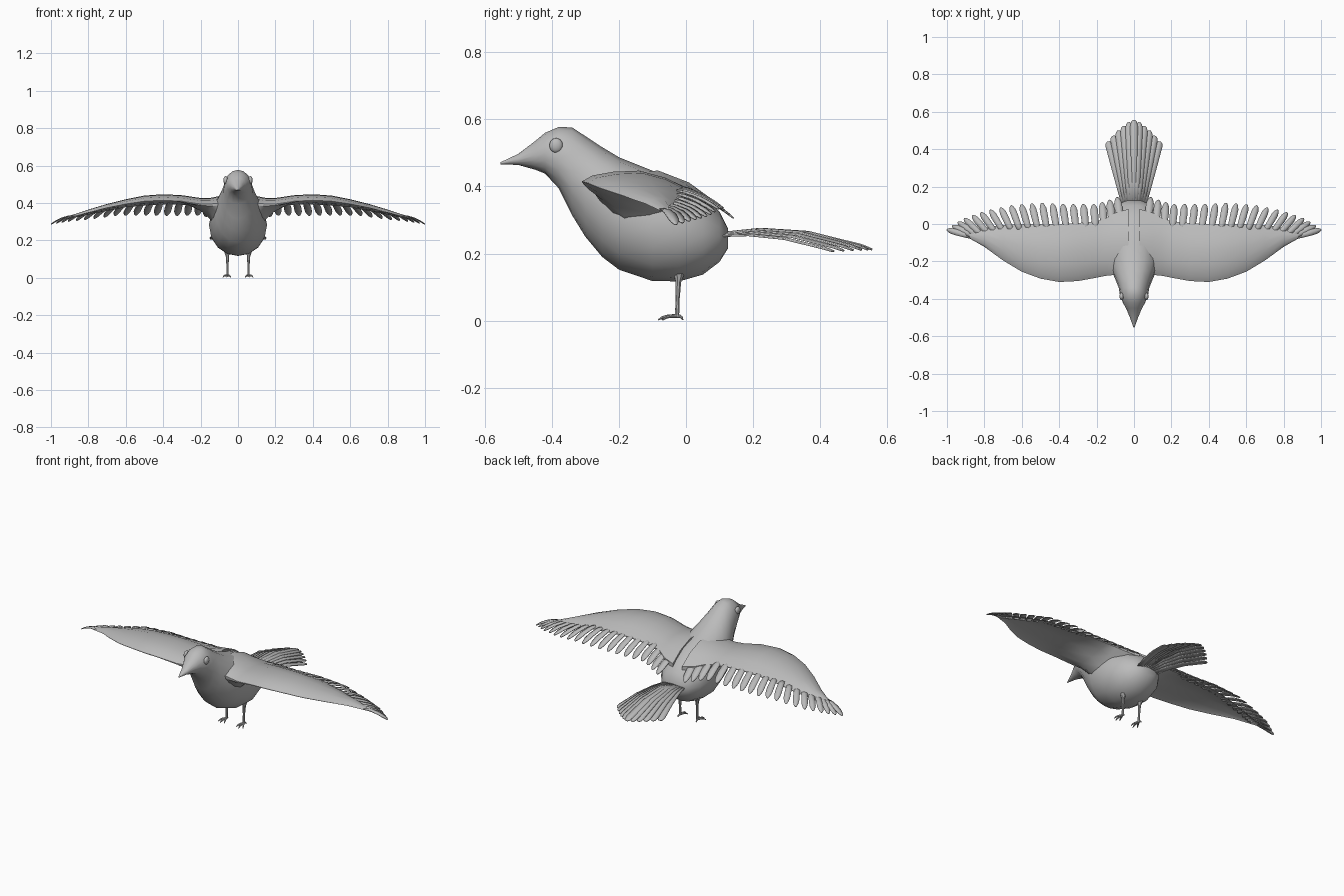
import bpy
import bmesh
import math
from mathutils import Vector

cube = bpy.data.objects.get("Cube")
if cube:
    bpy.data.objects.remove(cube, do_unlink=True)

grey = bpy.data.materials.new("plain_grey")
grey.use_nodes = True
grey.diffuse_color = (0.5, 0.5, 0.5, 1)
grey.node_tree.nodes["Principled BSDF"].inputs["Base Color"].default_value = (0.5, 0.5, 0.5, 1)


def finish(obj, mirror=False, thickness=0, angle=40):
    obj.data.materials.append(grey)
    if thickness:
        mod = obj.modifiers.new("Thickness", 'SOLIDIFY')
        mod.thickness = thickness
        mod.offset = 0
    if mirror:
        obj.modifiers.new("Mirror", 'MIRROR').use_mirror_merge = False
    bpy.ops.object.select_all(action='DESELECT')
    obj.select_set(True)
    bpy.context.view_layer.objects.active = obj
    bpy.ops.object.shade_smooth_by_angle(angle=math.radians(angle))


def to_object(name, bm):
    bmesh.ops.recalc_face_normals(bm, faces=bm.faces)
    mesh = bpy.data.meshes.new(name)
    bm.to_mesh(mesh)
    bm.free()
    obj = bpy.data.objects.new(name, mesh)
    bpy.context.collection.objects.link(obj)
    return obj


def strip(bm, rows, closed):
    """Join rows of points with quads; closed rows also get end caps."""
    rows = [[bm.verts.new(p) for p in row] for row in rows]
    n = len(rows[0])
    for a, b in zip(rows, rows[1:]):
        for i in range(n if closed else n - 1):
            j = (i + 1) % n
            bm.faces.new((a[i], a[j], b[j], b[i]))
    if closed:
        bm.faces.new(rows[0])
        bm.faces.new(rows[-1])


def along(points, t):
    """Point at fraction t of an evenly spaced polyline."""
    f = t * (len(points) - 1)
    i = min(int(f), len(points) - 2)
    return Vector(points[i]).lerp(Vector(points[i + 1]), f - i)


def feather(bm, root, tip, half, arch, taper):
    """Thin blade with a raised shaft, arched between root and tip."""
    d = tip - root
    side = Vector((d.y, -d.x, 0)).normalized() * half
    rows = []
    for s, w in taper:
        c = root + d * s + Vector((0, 0, arch * 4 * s * (1 - s)))
        rows.append([c - side * w, c + Vector((0, 0, 0.003 * w)), c + side * w])
    strip(bm, rows, False)


# Body, head and beak: y, top, bottom, half width
sections = [
    (-0.553, 0.472, 0.466, 0.003), (-0.50, 0.497, 0.464, 0.022),
    (-0.45, 0.535, 0.45, 0.043), (-0.42, 0.56, 0.438, 0.06),
    (-0.38, 0.577, 0.395, 0.075), (-0.34, 0.576, 0.315, 0.082),
    (-0.30, 0.55, 0.25, 0.098), (-0.25, 0.517, 0.19, 0.12),
    (-0.20, 0.487, 0.152, 0.14), (-0.10, 0.447, 0.118, 0.155),
    (-0.02, 0.422, 0.117, 0.152), (0.05, 0.375, 0.137, 0.128),
    (0.10, 0.325, 0.175, 0.09), (0.125, 0.275, 0.215, 0.045)]
bm = bmesh.new()
rings = []
for y, top, bottom, rx in sections:
    mid, rz = (top + bottom) / 2, (top - bottom) / 2
    rings.append([(rx * math.cos(a), y, mid + rz * math.sin(a))
                  for a in (math.tau * k / 16 for k in range(16))])
strip(bm, rings, True)
finish(to_object("body", bm))

# Wings: x, leading y, trailing y, leading z, crest z, trailing z, thickness
ribs = [
    (0.03, -0.28, 0.08, 0.42, 0.447, 0.36, 0.20),
    (0.10, -0.272, 0.06, 0.40, 0.437, 0.37, 0.17),
    (0.15, -0.277, 0.03, 0.395, 0.427, 0.385, 0.11),
    (0.20, -0.287, 0.015, 0.395, 0.427, 0.39, 0.065),
    (0.30, -0.305, 0.005, 0.41, 0.442, 0.395, 0.035),
    (0.40, -0.31, 0, 0.415, 0.447, 0.395, 0.028),
    (0.50, -0.292, 0, 0.41, 0.44, 0.39, 0.024),
    (0.60, -0.255, 0, 0.395, 0.42, 0.38, 0.02),
    (0.70, -0.195, -0.005, 0.375, 0.395, 0.36, 0.016),
    (0.80, -0.122, -0.02, 0.35, 0.365, 0.34, 0.012),
    (0.91, -0.06, -0.035, 0.32, 0.328, 0.315, 0.006)]
bm = bmesh.new()
rings = []
for x, yl, yt, zl, zc, zt, th in ribs:
    top = [(0, zl), (0.1, zl + 0.55 * (zc - zl)), (0.3, zl + 0.9 * (zc - zl)),
           (0.55, zc), (0.8, zt + 0.6 * (zc - zt)), (1, zt)]
    depth = [0.1, 0.5, 1, 1, 0.6, 0.12]
    upper = [(x, yl + (yt - yl) * u, z) for u, z in top]
    lower = [(px, py, pz - th * k) for (px, py, pz), k in zip(upper, depth)]
    rings.append(upper + lower[::-1])
strip(bm, rings, True)
finish(to_object("wings", bm), mirror=True)

# Flight feathers fanned along the trailing edge
roots = [(0.07, -0.01, 0.385), (0.19, -0.03, 0.40), (0.33, -0.04, 0.405),
         (0.47, -0.04, 0.40), (0.60, -0.04, 0.39), (0.72, -0.05, 0.362),
         (0.82, -0.065, 0.343), (0.87, -0.068, 0.332)]
tips = [(0.09, 0.142, 0.305), (0.20, 0.105, 0.335), (0.35, 0.105, 0.332),
        (0.50, 0.112, 0.335), (0.65, 0.10, 0.333), (0.80, 0.068, 0.312),
        (0.92, 0.025, 0.30), (1.0, -0.03, 0.286)]
wing_taper = [(0, 0.7), (0.3, 0.9), (0.6, 1), (0.8, 0.95), (0.92, 0.65), (0.98, 0.35), (1, 0.1)]
bm = bmesh.new()
count = 20
for i in range(count):
    t = i / (count - 1)
    feather(bm, along(roots, t), along(tips, t), 0.021 - 0.005 * t, 0.012, wing_taper)
finish(to_object("flight_feathers", bm), mirror=True, thickness=0.004)

# Tail fan of overlapping feathers, highest in the middle
tail_taper = [(0, 0.75), (0.3, 0.85), (0.6, 0.95), (0.93, 1), (0.98, 0.75), (1, 0.3)]
bm = bmesh.new()
for i in range(-5, 6):
    k = i / 5
    root = Vector((0.045 * k, 0.08, 0.257 - 0.006 * k * k))
    tip = Vector((0.138 * k, 0.555 - 0.115 * abs(k) ** 1.4, 0.211 - 0.005 * k * k))
    feather(bm, root, tip, 0.02, 0.034 - 0.014 * k * k, tail_taper)
finish(to_object("tail_feathers", bm), thickness=0.005)

# Eyes
bm = bmesh.new()
bmesh.ops.create_uvsphere(bm, u_segments=16, v_segments=10, radius=0.02)
bmesh.ops.scale(bm, vec=(0.6, 1, 1.1), verts=bm.verts)
bmesh.ops.translate(bm, vec=(0.066, -0.387, 0.522), verts=bm.verts)
finish(to_object("eyes", bm), mirror=True)


def tube(name, points):
    """Tapered limb through (x, y, z, radius) points, mirrored."""
    curve = bpy.data.curves.new(name, 'CURVE')
    curve.dimensions = '3D'
    curve.bevel_depth = 1
    curve.bevel_resolution = 2
    curve.use_fill_caps = True
    spline = curve.splines.new('POLY')
    spline.points.add(len(points) - 1)
    for p, (x, y, z, r) in zip(spline.points, points):
        p.co = (x, y, z, 1)
        p.radius = r
    obj = bpy.data.objects.new(name, curve)
    bpy.context.collection.objects.link(obj)
    bpy.ops.object.select_all(action='DESELECT')
    obj.select_set(True)
    bpy.context.view_layer.objects.active = obj
    bpy.ops.object.convert(target='MESH')
    finish(bpy.context.object, mirror=True)


# Legs and clawed toes
tube("legs", [(0.058, -0.02, 0.15, 0.02), (0.057, -0.023, 0.115, 0.009),
              (0.056, -0.025, 0.06, 0.006), (0.056, -0.027, 0.012, 0.007)])
for name, dx, dy in (("inner_toes", -0.017, -0.045), ("middle_toes", 0.004, -0.056),
                     ("outer_toes", 0.025, -0.042), ("hind_toes", 0.004, 0.018)):
    x, y = 0.056, -0.027
    tube(name, [(x, y, 0.014, 0.006), (x + dx * 0.5, y + dy * 0.5, 0.013, 0.005),
                (x + dx * 0.8, y + dy * 0.8, 0.009, 0.004), (x + dx, y + dy, 0.002, 0.0015)])
